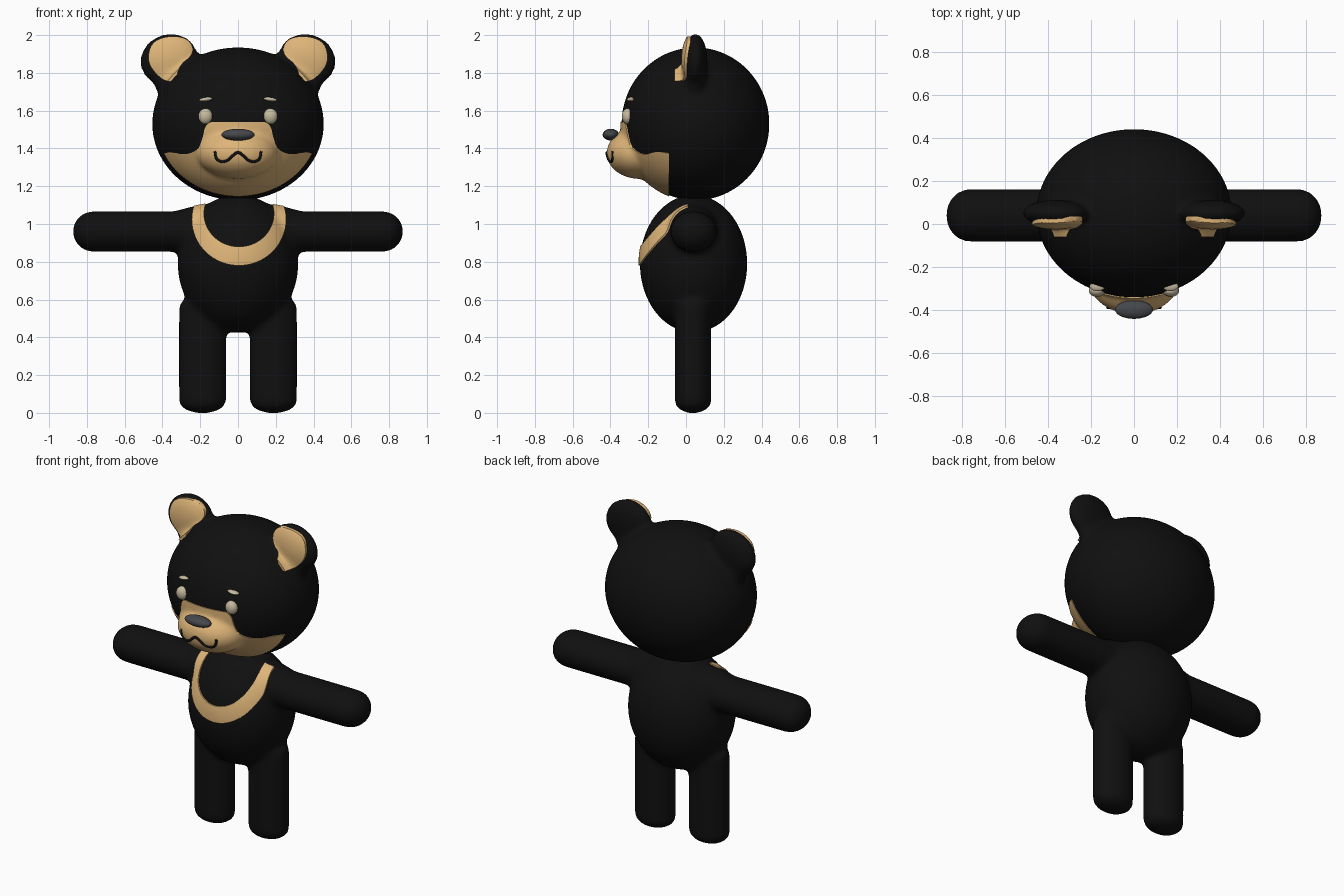
import bpy, bmesh, math
from mathutils import Matrix, Vector

cube = bpy.data.objects.get("Cube")
if cube:
    bpy.data.objects.remove(cube, do_unlink=True)


def material(name, rgb):
    m = bpy.data.materials.new(name)
    m.use_nodes = True
    m.diffuse_color = (*rgb, 1)
    bsdf = next(n for n in m.node_tree.nodes if n.type == 'BSDF_PRINCIPLED')
    bsdf.inputs["Base Color"].default_value = (*rgb, 1)
    bsdf.inputs["Roughness"].default_value = 0.8
    return m


BLACK = material("black fur", (0.005, 0.005, 0.005))
TAN = material("tan fur", (0.73, 0.46, 0.19))
CREAM = material("cream", (0.56, 0.49, 0.34))
GREY = material("nose grey", (0.06, 0.063, 0.07))


def add_object(name, mesh, mat):
    ob = bpy.data.objects.new(name, mesh)
    bpy.context.scene.collection.objects.link(ob)
    mesh.materials.clear()
    if mat:
        mesh.materials.append(mat)
    return ob


def evaluated_mesh(ob):
    deps = bpy.context.evaluated_depsgraph_get()
    return bpy.data.meshes.new_from_object(ob.evaluated_get(deps))


def blob(bm, centre, radii, stretch=(0, 0, 0), tilt=0):
    """Ellipsoid; stretch pulls its halves apart into a capsule."""
    verts = bmesh.ops.create_uvsphere(bm, u_segments=48, v_segments=32, radius=1)["verts"]
    turn = Matrix.Rotation(tilt, 3, 'Y')
    for v in verts:
        p = Vector()
        for i in range(3):
            side = (v.co[i] > 1e-4) - (v.co[i] < -1e-4)
            p[i] = v.co[i] * radii[i] + side * stretch[i]
        v.co = turn @ p + Vector(centre)


def blobs(name, mat, parts):
    bm = bmesh.new()
    for p in parts:
        blob(bm, *p)
    mesh = bpy.data.meshes.new(name)
    bm.to_mesh(mesh)
    bm.free()
    mesh.shade_smooth()
    return add_object(name, mesh, mat)


def fused(name, mat, parts, smoothing):
    """Overlapping blobs melted into one soft skin."""
    ob = blobs(name, mat, parts)
    remesh = ob.modifiers.new("fuse", 'REMESH')
    remesh.mode = 'VOXEL'
    remesh.voxel_size = 0.016
    remesh.use_smooth_shade = True
    soft = ob.modifiers.new("soften", 'SMOOTH')
    soft.factor = 0.5
    soft.iterations = smoothing
    skin = evaluated_mesh(ob)
    ob.modifiers.clear()
    ob.data = skin
    skin.materials.clear()
    skin.materials.append(mat)
    skin.shade_smooth()
    return ob


def rounded(points, steps=2):
    """Corner cutting on a closed outline."""
    pts = [Vector(p) for p in points]
    for _ in range(steps):
        pts = [q for a, b in zip(pts, pts[1:] + pts[:1])
               for q in (a.lerp(b, 0.25), a.lerp(b, 0.75))]
    return pts


def patch(name, source, outline, y_front, y_back, lift, mat):
    """Thin coloured area: a lifted copy of the skin trimmed to an outline."""
    mesh = source.data.copy()
    normals = [v.normal.copy() for v in mesh.vertices]
    for v, n in zip(mesh.vertices, normals):
        v.co += n * lift
    ob = add_object(name, mesh, mat)
    bm = bmesh.new()
    face = bm.faces.new([bm.verts.new((p[0], y_front, p[1])) for p in outline])
    new = bmesh.ops.extrude_face_region(bm, geom=[face])["geom"]
    bmesh.ops.translate(bm, vec=(0, y_back - y_front, 0),
                        verts=[g for g in new if isinstance(g, bmesh.types.BMVert)])
    bmesh.ops.recalc_face_normals(bm, faces=bm.faces)
    cut_mesh = bpy.data.meshes.new("cutter")
    bm.to_mesh(cut_mesh)
    bm.free()
    cutter = add_object("cutter", cut_mesh, None)
    cutter.hide_render = True
    trim = ob.modifiers.new("trim", 'BOOLEAN')
    trim.operation = 'INTERSECT'
    trim.solver = 'EXACT'
    trim.object = cutter
    result = evaluated_mesh(ob)
    ob.modifiers.clear()
    ob.data = result
    result.materials.clear()
    result.materials.append(mat)
    result.shade_smooth()
    result.set_sharp_from_angle(angle=math.radians(45))
    bpy.data.objects.remove(cutter, do_unlink=True)
    return ob


# Body: torso, shoulders, arms and legs
parts = [((0, 0.04, 0.79), (0.32, 0.285, 0.365)),
         ((0, 0.04, 0.965), (0.46, 0.15, 0.15))]
for s in (-1, 1):
    parts.append(((s * 0.45, 0.04, 0.96), (0.11, 0.123, 0.108), (0.315, 0, 0)))
    parts.append(((s * 0.188, 0.037, 0.31), (0.126, 0.098, 0.065), (0, 0, 0.247)))
body = fused("body", BLACK, parts, 10)

# Head: skull, snout and ears
parts = [((0, 0.05, 1.53), (0.455, 0.392, 0.405)),
         ((0, -0.25, 1.375), (0.21, 0.165, 0.13))]
for s in (-1, 1):
    parts.append(((s * 0.365, 0.05, 1.87), (0.155, 0.062, 0.136), (0, 0, 0), s * 0.3))
    parts.append(((s * 0.345, 0.05, 1.77), (0.105, 0.06, 0.14), (0, 0, 0), s * 0.3))
head = fused("head", BLACK, parts, 6)

# Muzzle marking
half = [(0.09, 1.54), (0.17, 1.54), (0.19, 1.44), (0.22, 1.385), (0.29, 1.365),
        (0.36, 1.385), (0.405, 1.37), (0.39, 1.28), (0.40, 1.0)]
outline = half + [(-x, z) for x, z in reversed(half)]
patch("muzzle", head, rounded(outline), -1, -0.09, 0.006, TAN)

# Inner ears
ear = [(0.235, 1.94), (0.28, 1.99), (0.38, 1.995), (0.46, 1.96), (0.48, 1.87),
       (0.45, 1.81), (0.39, 1.755), (0.33, 1.755), (0.31, 1.84), (0.245, 1.89)]
for side, s in (("left", 1), ("right", -1)):
    patch(side + "_inner_ear", head, rounded([(s * x, z) for x, z in ear]),
          -0.06, 0.035, 0.014, TAN)

# Chest crescent
angles = [math.radians(158 + 224 * i / 40) for i in range(41)]
outer = [(0.005 + 0.25 * math.cos(a), 1.025 + 0.245 * math.sin(a)) for a in angles]
inner = [(0.005 + 0.185 * math.cos(a), 1.055 + 0.175 * math.sin(a)) for a in reversed(angles)]
patch("chest_crescent", body, outer + inner, -1, 0.01, 0.008, TAN)


def face_point(x, z):
    hit, loc, normal, _ = head.ray_cast(Vector((x, -2, z)), Vector((0, 1, 0)))
    return loc if hit else Vector((x, -0.3, z))


bpy.context.view_layer.update()

# Eyes and brows
for side, s in (("left", 1), ("right", -1)):
    eye = face_point(s * 0.172, 1.57)
    blobs(side + "_eye", CREAM, [(eye, (0.038, 0.03, 0.042))])
    brow = face_point(s * 0.17, 1.66)
    blobs(side + "_brow", CREAM, [(brow, (0.037, 0.022, 0.011), (0, 0, 0), s * 0.12)])

# Nose
blobs("nose", GREY, [((0, -0.398, 1.473), (0.088, 0.043, 0.031))])

# Mouth line laid over the snout
line = [(0, 1.378), (0.03, 1.36), (0.055, 1.338), (0.085, 1.331), (0.11, 1.343), (0.122, 1.385)]
path = [(-x, z) for x, z in reversed(line[1:])] + line
curve = bpy.data.curves.new("mouth", 'CURVE')
curve.dimensions = '3D'
curve.bevel_depth = 0.008
curve.bevel_resolution = 2
curve.use_fill_caps = True
spline = curve.splines.new('BEZIER')
spline.bezier_points.add(len(path) - 1)
for bp, (x, z) in zip(spline.bezier_points, path):
    bp.co = face_point(x, z) + Vector((0, -0.006, 0))
    bp.handle_left_type = bp.handle_right_type = 'AUTO'
add_object("mouth", curve, BLACK)
